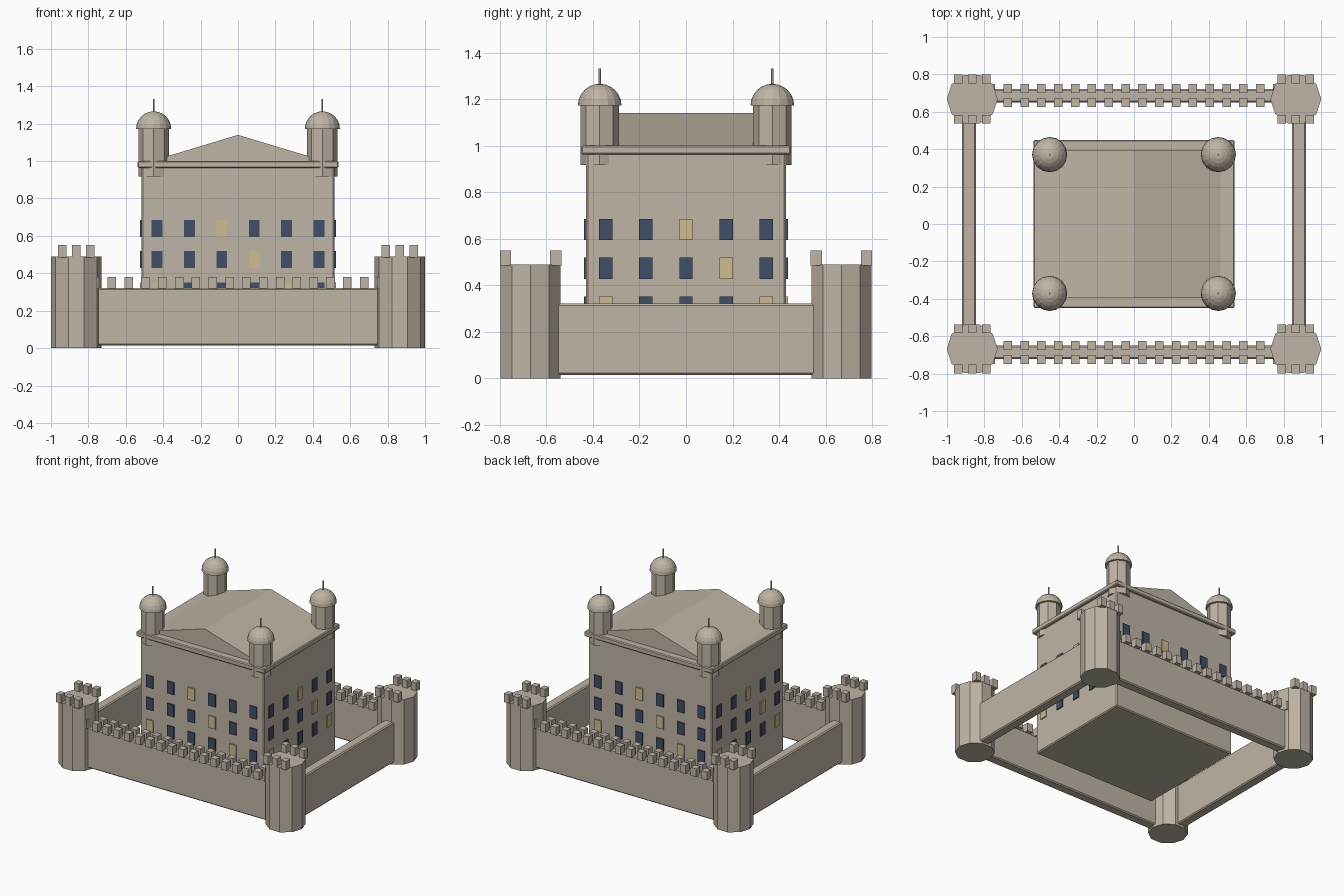
import bpy, bmesh, math
from mathutils import Matrix, Vector

if "Cube" in bpy.data.objects:
    bpy.data.objects.remove(bpy.data.objects["Cube"])


def material(name, rgb):
    m = bpy.data.materials.new(name)
    m.diffuse_color = (*rgb, 1)
    m.use_nodes = True
    m.node_tree.nodes["Principled BSDF"].inputs["Base Color"].default_value = m.diffuse_color
    return m


STONE = material("stone", (0.52, 0.46, 0.38))
DARK = material("dark_window", (0.051, 0.078, 0.135))
LIT = material("lit_window", (0.62, 0.50, 0.28))


def finish(bm, name, mats=(STONE,)):
    bmesh.ops.recalc_face_normals(bm, faces=bm.faces)
    me = bpy.data.meshes.new(name)
    bm.to_mesh(me)
    bm.free()
    for m in mats:
        me.materials.append(m)
    ob = bpy.data.objects.new(name, me)
    bpy.context.collection.objects.link(ob)
    return ob


def add_box(bm, lo, hi):
    lo, hi = Vector(lo), Vector(hi)
    mat = Matrix.Translation((lo + hi) / 2) @ Matrix.Diagonal((*(hi - lo), 1))
    return bmesh.ops.create_cube(bm, size=1, matrix=mat)["verts"]


def add_prism(bm, x, y, z0, z1, r, sides):
    bmesh.ops.create_cone(bm, cap_ends=True, segments=sides, radius1=r, radius2=r,
                          depth=z1 - z0, matrix=Matrix.Translation((x, y, (z0 + z1) / 2)))


def bevelled_box(name, lo, hi, width=0.008):
    bm = bmesh.new()
    add_box(bm, lo, hi)
    bmesh.ops.bevel(bm, geom=bm.edges[:], offset=width, segments=1, affect='EDGES')
    return finish(bm, name)


CORNERS = [(sx, sy) for sx in (-1, 1) for sy in (-1, 1)]
TX, TY, TR = 0.865, 0.668, 0.136      # corner tower centre and radius

# Corner towers with two rows of three merlons
for sx, sy in CORNERS:
    bm = bmesh.new()
    # decagon turned so that points face left and right
    ring = [(sx * TX + TR * math.cos(math.tau * i / 10),
             sy * TY + TR * math.sin(math.tau * i / 10)) for i in range(10)]
    base = bm.faces.new([bm.verts.new((x, y, 0)) for x, y in ring])
    ext = bmesh.ops.extrude_face_region(bm, geom=[base], use_keep_orig=True)
    bmesh.ops.translate(bm, vec=(0, 0, 0.49),
                        verts=[v for v in ext["geom"] if isinstance(v, bmesh.types.BMVert)])
    finish(bm, "corner_tower")
    bm = bmesh.new()
    for dx in (-0.075, 0, 0.075):
        for dy in (-0.108, 0.108):
            x, y = sx * TX + dx, sy * TY + dy
            add_box(bm, (x - 0.022, y - 0.024, 0.485), (x + 0.022, y + 0.024, 0.55))
    finish(bm, "tower_merlons")

# Curtain walls: front/back carry two rows of merlons, sides are plain
WY, WX, HT = 0.686, 0.882, 0.037
for s in (-1, 1):
    bevelled_box("long_wall", (-0.82, s * WY - HT, 0.015), (0.82, s * WY + HT, 0.322))
    bevelled_box("side_wall", (s * WX - HT, -0.62, 0.015), (s * WX + HT, 0.62, 0.322))
    bm = bmesh.new()
    for i in range(18):
        x = (i - 8.5) * 0.09
        for dy in (-0.0375, 0.0375):
            y = s * WY + dy
            add_box(bm, (x - 0.023, y - 0.024, 0.318), (x + 0.023, y + 0.024, 0.38))
    finish(bm, "wall_merlons")

# Keep and cornice
KX, KY = 0.516, 0.43
bevelled_box("keep", (-KX, -KY, 0.015), (KX, KY, 0.97))
bevelled_box("cornice", (-0.537, -0.45, 0.962), (0.537, 0.45, 1.0), 0.006)

# Low gable roof with its ridge running front to back
bm = bmesh.new()
profile = [(-0.47, 0.998), (0.47, 0.998), (0, 1.14)]
end = bm.faces.new([bm.verts.new((x, -0.395, z)) for x, z in profile])
ext = bmesh.ops.extrude_face_region(bm, geom=[end], use_keep_orig=True)
bmesh.ops.translate(bm, vec=(0, 0.79, 0),
                    verts=[v for v in ext["geom"] if isinstance(v, bmesh.types.BMVert)])
finish(bm, "gable_roof")

# Roof turrets: octagonal shaft, dome, spike
for sx, sy in CORNERS:
    x, y = sx * 0.451, sy * 0.371
    bm = bmesh.new()
    ring = [(x + 0.082 * math.cos(math.tau * i / 8),
             y + 0.082 * math.sin(math.tau * i / 8)) for i in range(8)]
    base = bm.faces.new([bm.verts.new((a, b, 0.917)) for a, b in ring])
    ext = bmesh.ops.extrude_face_region(bm, geom=[base], use_keep_orig=True)
    bmesh.ops.translate(bm, vec=(0, 0, 0.256),
                        verts=[v for v in ext["geom"] if isinstance(v, bmesh.types.BMVert)])
    finish(bm, "turret_shaft")

    bm = bmesh.new()
    bmesh.ops.create_uvsphere(bm, u_segments=16, v_segments=12, radius=0.094)
    cut = bmesh.ops.bisect_plane(bm, geom=bm.verts[:] + bm.edges[:] + bm.faces[:],
                                 plane_co=(0, 0, 0), plane_no=(0, 0, 1), clear_inner=True)
    bmesh.ops.holes_fill(bm, edges=[e for e in bm.edges if e.is_boundary], sides=0)
    bmesh.ops.translate(bm, verts=bm.verts, vec=(x, y, 1.172))
    finish(bm, "turret_dome")

    bm = bmesh.new()
    add_prism(bm, x, y, 1.25, 1.332, 0.005, 6)
    finish(bm, "turret_spike")

# Window plates: three rows on each face, every fourth one lit on a diagonal
for turn, (name, count, dist) in enumerate([("front", 6, KY), ("right", 5, KX),
                                            ("back", 6, KY), ("left", 5, KX)]):
    bm = bmesh.new()
    for row in range(3):
        z = 0.306 + row * 0.167
        for i in range(count):
            u = (i - (count - 1) / 2) * 0.173
            verts = add_box(bm, (u - 0.029, -dist - 0.008, z - 0.046),
                            (u + 0.029, -dist + 0.001, z + 0.046))
            for f in {f for v in verts for f in v.link_faces}:
                f.material_index = 1 if (i + row) % 4 == 0 else 0
    bmesh.ops.rotate(bm, verts=bm.verts, cent=(0, 0, 0),
                     matrix=Matrix.Rotation(turn * math.pi / 2, 3, 'Z'))
    finish(bm, name + "_windows", (DARK, LIT))
